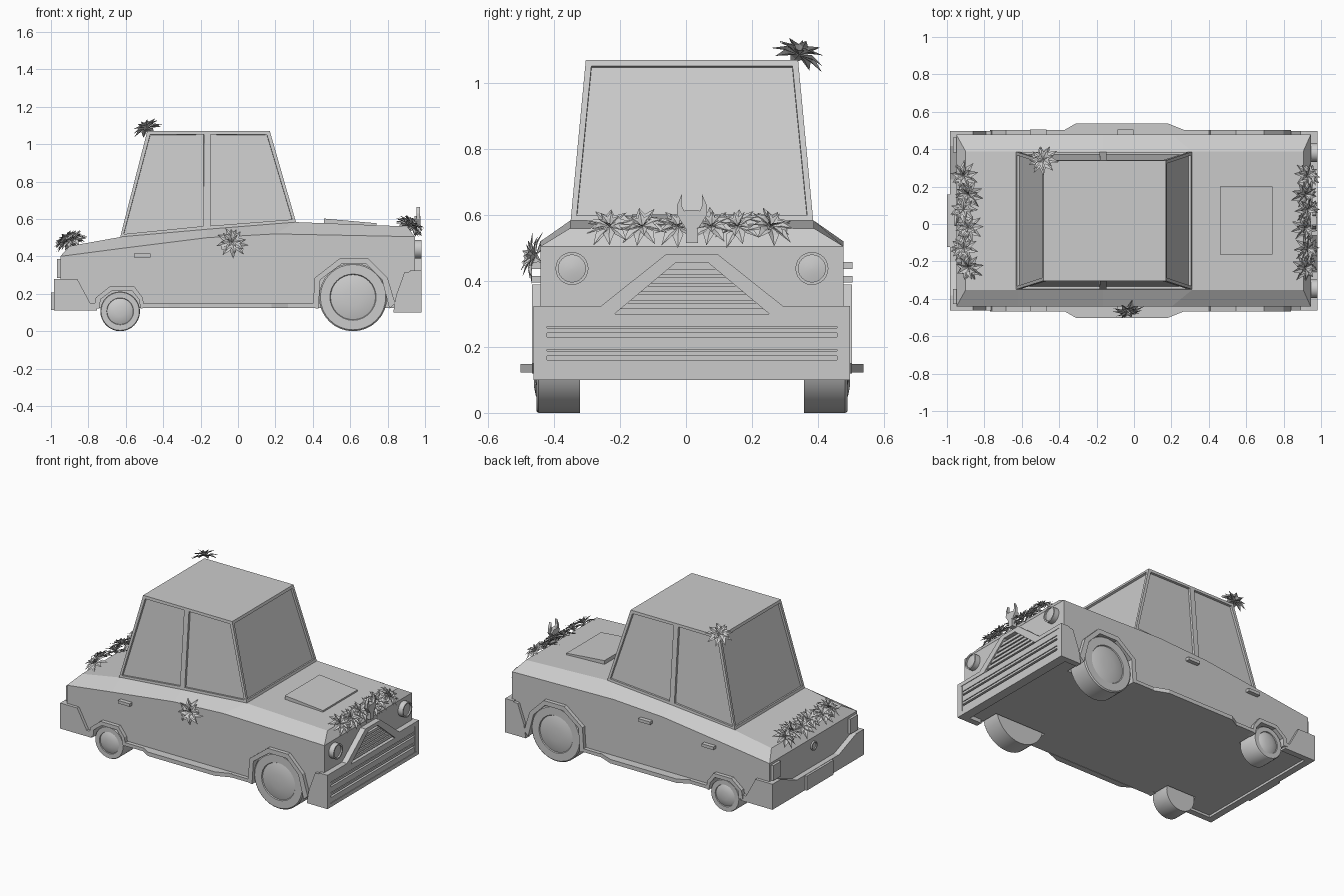
import bpy, bmesh, math, random
from mathutils import Vector, Matrix

if "Cube" in bpy.data.objects:
    bpy.data.objects.remove(bpy.data.objects["Cube"])
random.seed(4)
MID_Y = 0.018

grey = bpy.data.materials.new("plain_grey")
grey.use_nodes = True
grey.diffuse_color = (0.6, 0.6, 0.6, 1)
grey.node_tree.nodes["Principled BSDF"].inputs["Base Color"].default_value = (0.6, 0.6, 0.6, 1)


def finish(name, bm, solid=True):
    if solid:
        bmesh.ops.recalc_face_normals(bm, faces=bm.faces)
    bmesh.ops.translate(bm, verts=bm.verts, vec=(0, MID_Y, 0))
    mesh = bpy.data.meshes.new(name)
    bm.to_mesh(mesh)
    bm.free()
    mesh.materials.append(grey)
    obj = bpy.data.objects.new(name, mesh)
    bpy.context.collection.objects.link(obj)
    return obj


def prism(name, outline, a, b, axis="y"):
    """Extrude an outline: x,z along y, or y,z along x."""
    bm = bmesh.new()
    place = (lambda p, d: (p[0], d, p[1])) if axis == "y" else (lambda p, d: (d, p[0], p[1]))
    rows = [[bm.verts.new(place(p, d)) for p in outline] for d in (a, b)]
    for row in rows:
        bm.faces.new(row)
    for i in range(len(outline)):
        j = (i + 1) % len(outline)
        bm.faces.new((rows[0][i], rows[0][j], rows[1][j], rows[1][i]))
    return finish(name, bm)


def box(name, x, y, z):
    return prism(name, [(x[0], z[0]), (x[1], z[0]), (x[1], z[1]), (x[0], z[1])], *y)


def both_sides(name, outline, a, b):
    return [prism(f"{name}_{tag}", outline, s * a, s * b) for s, tag in ((1, "left"), (-1, "right"))]


def lathe(name, profile, centre, axis, steps=32):
    """Spin (radius, offset) points about an axis through the centre."""
    bm = bmesh.new()
    turn = Vector((0, 0, 1)).rotation_difference(Vector(axis)).to_matrix()
    rows = []
    for r, h in profile:
        rows.append([bm.verts.new(Vector(centre) + turn @ Vector((r * math.cos(t), r * math.sin(t), h)))
                     for t in (math.tau * i / steps for i in range(steps))])
    for p, q in zip(rows, rows[1:]):
        for i in range(steps):
            j = (i + 1) % steps
            bm.faces.new((p[i], p[j], q[j], q[i]))
    bm.faces.new(rows[0])
    bm.faces.new(rows[-1])
    obj = finish(name, bm)
    bpy.ops.object.select_all(action="DESELECT")
    obj.select_set(True)
    bpy.context.view_layer.objects.active = obj
    bpy.ops.object.shade_smooth_by_angle(angle=math.radians(35))
    return obj


# Lower body: belt line and bevelled shoulder lofted along the length
bm = bmesh.new()
rows = []
for xb, belt, xt, top in [(-.95, .40, -.90, .455), (-.62, .443, -.62, .505), (-.165, .5, -.165, .545),
                          (.2, .52, .31, .583), (.945, .505, .905, .56)]:
    rows.append([bm.verts.new(p) for p in [(xb, -.46, .125), (xb, -.46, belt), (xt, -.37, top),
                                           (xt, .37, top), (xb, .46, belt), (xb, .46, .125)]])
for p, q in zip(rows, rows[1:]):
    for i in range(6):
        j = (i + 1) % 6
        bm.faces.new((p[i], p[j], q[j], q[i]))
for r in (rows[0], rows[-1]):
    bm.faces.new((r[0], r[1], r[4], r[5]))
    bm.faces.new((r[1], r[2], r[3], r[4]))
body = finish("body", bm)

# Wheel arches: raised rims, with wells cut in the body
arches = {
    "front": ([(.40, .125), (.41, .285), (.545, .39), (.695, .39), (.80, .285), (.84, .15)],
              [(.81, .12), (.77, .275), (.685, .36), (.555, .36), (.44, .275), (.43, .12)]),
    "rear": ([(-.77, .125), (-.76, .18), (-.685, .24), (-.555, .24), (-.51, .18), (-.50, .125)],
             [(-.52, .12), (-.53, .17), (-.565, .215), (-.675, .215), (-.735, .17), (-.74, .12)])}
for end, (outer, inner) in arches.items():
    both_sides(f"{end}_wheel_arch", outer + inner, .44, .485)
    well = inner + [(inner[-1][0], 0), (inner[0][0], 0)]
    for cutter in both_sides("well_cutter", well, .33, .6):
        cutter.hide_render = True
        mod = body.modifiers.new("well", "BOOLEAN")
        mod.operation, mod.object = "DIFFERENCE", cutter
        bpy.context.view_layer.objects.active = body
        bpy.ops.object.modifier_apply(modifier=mod.name)
        bpy.data.objects.remove(cutter)

# Wheels with domed, ringed hubs
for end, x, r in (("front", .615, .182), ("rear", -.63, .106)):
    for s in (1, -1):
        shape = [(r, 0), (r, .125), (r * .96, .132), (r * .68, .132), (r * .66, .126),
                 (r * .5, .134), (r * .25, .139), (r * .03, .14)]
        lathe(f"{end}_wheel_{'left' if s > 0 else 'right'}", shape, (x, s * .34, r), (0, s, 0))

# Sills and flared running boards
both_sides("sill", [(-.51, .125), (.41, .125), (.41, .147), (-.51, .147)], .45, .485)
for s in (1, -1):
    bm = bmesh.new()
    lo, hi = [[bm.verts.new((x, s * y, z)) for x, y in
               ((-.38, .48), (-.31, .52), (.18, .52), (.28, .48))] for z in (.123, .149)]
    bm.faces.new(lo)
    bm.faces.new(hi)
    for i in range(4):
        bm.faces.new((lo[i], lo[(i + 1) % 4], hi[(i + 1) % 4], hi[i]))
    finish("running_board", bm)

# Cabin: tapered walls with sunken windows
bm = bmesh.new()
base = [(-.63, .503), (-.165, .545), (.31, .583)]
roof = [(-.485, 1.07), (-.165, 1.07), (.17, 1.07)]
grid = {}
for s in (1, -1):
    for i in range(3):
        grid[s, i, 0] = bm.verts.new((base[i][0], s * .368, base[i][1]))
        grid[s, i, 1] = bm.verts.new((roof[i][0], s * .322, roof[i][1]))
windows = [bm.faces.new([grid[s, i, 0], grid[s, i + 1, 0], grid[s, i + 1, 1], grid[s, i, 1]])
           for s in (1, -1) for i in (0, 1)]
windows += [bm.faces.new([grid[1, i, 0], grid[-1, i, 0], grid[-1, i, 1], grid[1, i, 1]]) for i in (0, 2)]
for h in (0, 1):
    bm.faces.new([grid[1, i, h] for i in range(3)] + [grid[-1, i, h] for i in (2, 1, 0)])
bmesh.ops.recalc_face_normals(bm, faces=bm.faces)
bmesh.ops.inset_individual(bm, faces=windows, thickness=.025, depth=0)
bmesh.ops.inset_individual(bm, faces=windows, thickness=.001, depth=-.014)
finish("cabin", bm)

# Bonnet scoop and door handles
prism("bonnet_scoop", [(.46, .56), (.46, .602), (.74, .577), (.74, .55)], -.182, .182)
for x, z in ((-.512, .405), (-.045, .447)):
    both_sides("door_handle", [(x - .043, z - .01), (x + .043, z - .01), (x + .043, z + .01),
                               (x - .043, z + .01)], .45, .487)

# Front grille: backing plate, raised frame and slats
hump = [(-.275, .325), (-.08, .48), (.08, .48), (.275, .325)]
prism("grille_back", [(-.48, .1), (-.48, .325)] + hump + [(.48, .325), (.48, .1)], .92, .955, "x")
prism("grille_frame", [(-.48, .30), (-.48, .325)] + hump + [(.48, .325), (.48, .30), (.235, .30),
      (.05, .455), (-.05, .455), (-.235, .30)], .955, .982, "x")
box("grille_lower_edge", (.955, .982), (-.48, .48), (.1, .125))
for s in (1, -1):
    box("grille_side_edge", (.955, .982), sorted((s * .458, s * .48)), (.125, .30))
for z0, z1 in ((.125, .16), (.173, .187), (.192, .23), (.242, .257), (.262, .30)):
    box("grille_slat", (.955, .978), (-.458, .458), (z0, z1))
for i in range(5):
    z0, z1 = .315 + i * .026, .333 + i * .026
    w0, w1 = [.235 - (z - .30) * 1.19 for z in (z0, z1)]
    prism("upper_slat", [(-w0, z0), (w0, z0), (w1, z1), (-w1, z1)], .955, .974, "x")
both_sides("front_bumper_wing", [(.83, .1), (.845, .19), (.89, .315), (.98, .325), (.98, .1)], .44, .48)

# Headlights with rims
for s in (1, -1):
    lathe("headlight", [(.05, 0), (.05, .04), (.041, .04), (.041, .03), (.02, .034), (.002, .035)],
          (.94, s * .364, .438), (1, 0, 0), 24)

# Rear bumper, plate, tail lights and boot ring
prism("rear_bumper", [(-.48, .11), (-.48, .28), (-.4, .28), (-.22, .21), (.22, .21), (.4, .28),
                      (.48, .28), (.48, .11)], -.985, -.94, "x")
both_sides("rear_bumper_wing", [(-.985, .11), (-.985, .28), (-.86, .28), (-.79, .15), (-.755, .15),
                                (-.755, .11)], .44, .48)
box("rear_plate", (-1, -.98), (-.14, .14), (.112, .208))
for s in (1, -1):
    box("tail_light", (-.967, -.94), sorted((s * .365, s * .445)), (.285, .385))
lathe("boot_ring", [(.03, 0), (.03, .012), (.022, .012), (.022, .005), (.002, .005)],
      (-.948, 0, .345), (-1, 0, 0), 16)


# Flowers: three rings of folded, pointed petals
def flower(name, centre, facing, size=.088):
    bm = bmesh.new()
    aim = Vector((0, 0, 1)).rotation_difference(Vector(facing)).to_matrix()
    spin = random.random() * 6
    for count, length, tilt in ((9, 1, -5), (8, .85, 22), (6, .6, 48)):
        for i in range(count):
            turn = aim @ Matrix.Rotation(spin + math.tau * i / count, 3, "Z") @ \
                Matrix.Rotation(-math.radians(tilt + random.uniform(-8, 8)), 3, "Y")
            shape = [(0, 0, 0), (.5, .21, .1), (1, 0, -.08), (.5, -.21, .1), (.5, 0, .03)]
            v = [bm.verts.new(Vector(centre) + turn @ (Vector(p) * size * length)) for p in shape]
            for f in ((0, 4, 1), (4, 2, 1), (0, 3, 4), (4, 3, 2)):
                bm.faces.new([v[k] for k in f])
    finish(name, bm, solid=False)


for i, y in enumerate((-.25, -.15, -.04, .06, .14, .24)):
    flower("bonnet_flower", (.915 + .012 * (i % 2), y, .565), (.55, random.uniform(-.3, .3), .8), .082)
    flower("boot_flower", (-.885 - .025 * (i % 2), y, .485), (-.45, random.uniform(-.3, .3), .85), .085)
flower("roof_flower", (-.485, .325, 1.085), (-.35, .35, .85))
flower("door_flower", (-.03, -.475, .475), (.1, -.9, .3))

# Horned bonnet ornament
prism("ornament_skull", [(-.045, .6), (-.02, .56), (.02, .56), (.045, .6), (.02, .615), (-.02, .615)],
      .945, .975, "x")
box("ornament_mount", (.94, .975), (-.018, .018), (.515, .56))
for s in (1, -1):
    prism("ornament_horn", [(s * .02, .605), (s * .045, .6), (s * .045, .63), (s * .03, .665),
                            (s * .032, .63)], .955, .972, "x")
